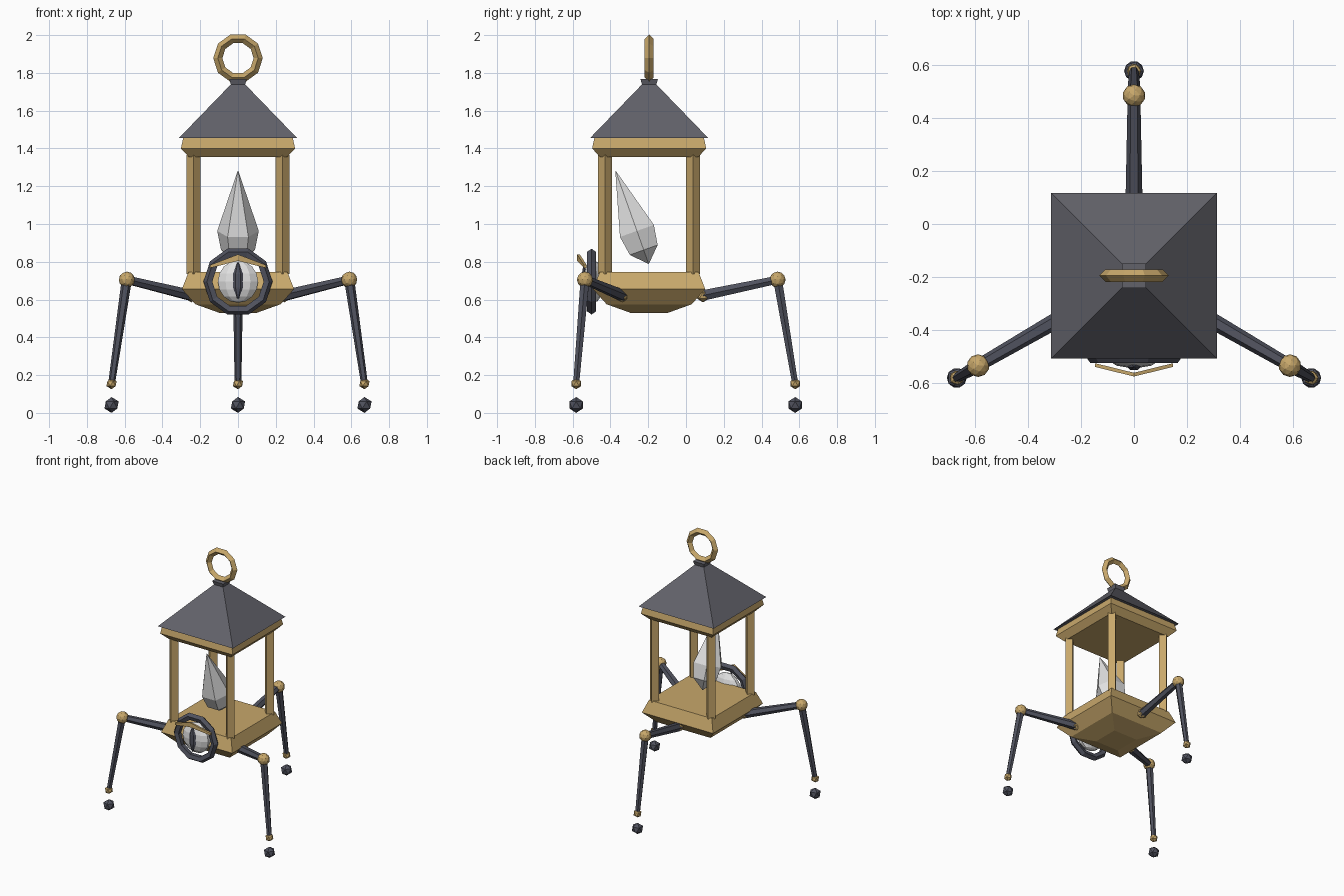
import bpy, math
from mathutils import Vector, Matrix

if "Cube" in bpy.data.objects:
    bpy.data.objects.remove(bpy.data.objects["Cube"])

YC = -0.195  # lantern axis


def mat(name, rgb):
    m = bpy.data.materials.new(name)
    lin = [(c / 255 / 12.92) if c < 11 else ((c / 255 + 0.055) / 1.055) ** 2.4 for c in rgb]
    m.diffuse_color = (*lin, 1)
    m.use_nodes = True
    m.node_tree.nodes["Principled BSDF"].inputs["Base Color"].default_value = m.diffuse_color
    return m


GOLD = mat("brass", (200, 168, 107))
ROOF = mat("roof iron", (98, 98, 106))
IRON = mat("leg iron", (80, 82, 94))
PALE = mat("pale white", (226, 226, 226))


def mesh_obj(name, verts, faces, material):
    me = bpy.data.meshes.new(name)
    me.from_pydata(verts, [], faces)
    me.materials.append(material)
    ob = bpy.data.objects.new(name, me)
    bpy.context.collection.objects.link(ob)
    return ob


def loft(name, profile, sides, material, matrix=Matrix(), turn=0.0):
    """Lathe (radius, height) rings around local z, capped at both ends."""
    verts, faces = [], []
    for r, z in profile:
        for i in range(sides):
            a = turn + 2 * math.pi * i / sides
            verts.append(matrix @ Vector((r * math.cos(a), r * math.sin(a), z)))
    for k in range(len(profile) - 1):
        for i in range(sides):
            j = (i + 1) % sides
            faces.append((k * sides + i, k * sides + j, (k + 1) * sides + j, (k + 1) * sides + i))
    faces.append(tuple(reversed(range(sides))))
    faces.append(tuple(range((len(profile) - 1) * sides, len(profile) * sides)))
    return mesh_obj(name, verts, faces, material)


def square(name, profile, material):
    """Square stack given half widths."""
    return loft(name, [(h * math.sqrt(2), z) for h, z in profile], 4, material,
                Matrix.Translation((0, YC, 0)), math.pi / 4)


def rod(name, a, b, ra, rb, material, sides=6):
    d = b - a
    m = Matrix.Translation(a) @ d.to_track_quat('Z', 'Y').to_matrix().to_4x4()
    return loft(name, [(ra, 0), (rb, d.length)], sides, material, m)


def finish(name, material, scale=(1, 1, 1)):
    ob = bpy.context.object
    ob.name = name
    ob.scale = scale
    ob.data.materials.append(material)
    return ob


def ball(name, p, r, material, sub=1):
    bpy.ops.mesh.primitive_ico_sphere_add(subdivisions=sub, radius=r, location=p)
    return finish(name, material)


def ring(name, p, major, minor, material, sides=4):
    bpy.ops.mesh.primitive_torus_add(location=p, rotation=(math.pi / 2, 0, 0), major_segments=10,
                                     minor_segments=sides, major_radius=major, minor_radius=minor)
    return finish(name, material)


# Lantern body
square("base", [(0.10, 0.53), (0.225, 0.575), (0.297, 0.655), (0.262, 0.745)], GOLD)
square("cornice", [(0.26, 1.355), (0.302, 1.40), (0.29, 1.456)], GOLD)
square("roof", [(0.313, 1.455), (0.037, 1.74)], ROOF)
square("roof_cap", [(0.037, 1.735), (0.046, 1.767)], ROOF)
ring("carry_ring", (0, YC, 1.878), 0.107, 0.024, GOLD)
for sx in (-1, 1):
    for sy in (-1, 1):
        loft("post", [(0.037, 0.735), (0.037, 1.365)], 4, GOLD,
             Matrix.Translation((sx * 0.235, YC + sy * 0.233, 0)))

# Leaning flame
lean = Matrix.Translation((0, -0.198, 0.79)) @ Matrix.Rotation(math.radians(19.6), 4, 'X')
loft("flame", [(0.003, 0), (0.09, 0.077), (0.11, 0.184), (0.002, 0.52)], 6, PALE, lean)

# Eye on the front: rim, eyeball, pupil, brow
EZ = 0.695
ring("eye_rim", (0, -0.5, EZ), 0.157, 0.026, IRON, 5)
bpy.ops.mesh.primitive_uv_sphere_add(segments=10, ring_count=8, radius=0.112,
                                     location=(0, -0.49, EZ))
finish("eyeball", PALE, (1, 0.5, 1))
loft("pupil", [(0.004, -0.095), (0.027, -0.035), (0.027, 0.035), (0.004, 0.095)], 6, IRON,
     Matrix.Translation((0, -0.54, EZ + 0.005)) @ Matrix.Diagonal((1, 0.5, 1, 1)))
brow_v = []
for x, y, z, h in ((-0.147, -0.534, 0.775, 0.008), (0, -0.57, 0.822, 0.017), (0.147, -0.534, 0.775, 0.008)):
    for dy, dz in ((-0.006, -h), (-0.006, h), (0.008, h), (0.008, -h)):
        brow_v.append((x, y + dy, z + dz))
brow_f = [(3, 2, 1, 0), (8, 9, 10, 11)]
for k in (0, 4):
    for i in range(4):
        j = (i + 1) % 4
        brow_f.append((k + i, k + j, k + 4 + j, k + 4 + i))
mesh_obj("brow", brow_v, brow_f, GOLD)

# Three legs spread evenly around the axis
for deg in (90, 210, 330):
    c, s = math.cos(math.radians(deg)), math.sin(math.radians(deg))

    def at(r, z):
        return Vector((r * c, YC + r * s, z))

    hip, knee, ankle = at(0.285, 0.622), at(0.68, 0.705), at(0.773, 0.155)
    ball("hip_joint", hip, 0.037, GOLD)
    rod("upper_leg", hip, knee, 0.032, 0.024, IRON)
    ball("knee_joint", knee, 0.043, GOLD, 2)
    rod("lower_leg", knee, ankle, 0.027, 0.018, IRON)
    ball("ankle_joint", ankle, 0.03, GOLD)
    ball("foot", at(0.773, 0.042), 0.042, IRON)
